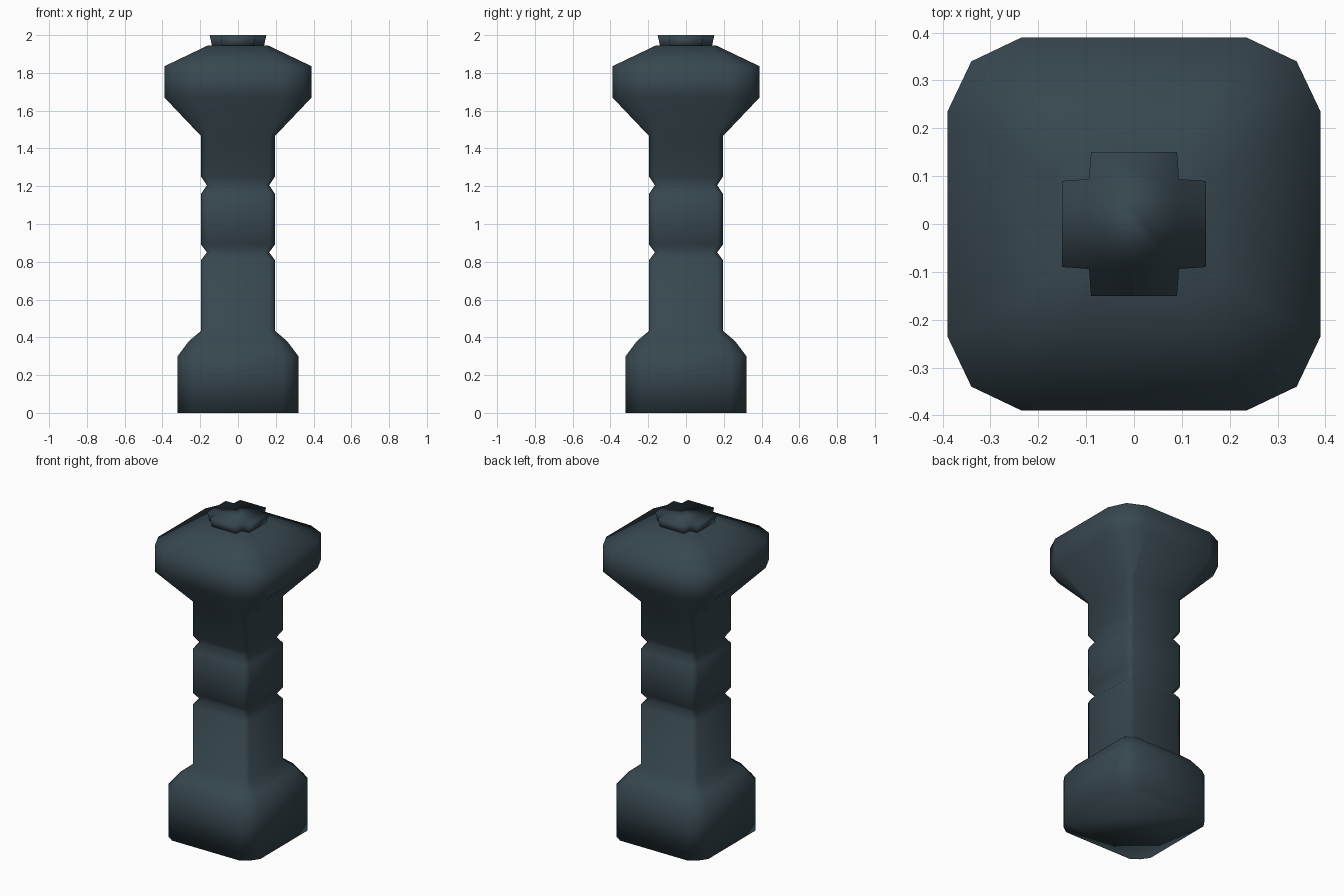
import bpy, bmesh

if "Cube" in bpy.data.objects:
    bpy.data.objects.remove(bpy.data.objects["Cube"])

slate = bpy.data.materials.new("dark slate")
slate.diffuse_color = (0.038, 0.063, 0.078, 1)
slate.use_nodes = True
slate.node_tree.nodes["Principled BSDF"].inputs["Base Color"].default_value = slate.diffuse_color


def section(w, c, d):
    """Square outline of half width w; sides end at c, corner point at d."""
    pts = []
    x, y = 1, 0
    for _ in range(4):
        for a, b in ((w, -c), (w, c), (d, d)):
            pts.append((a * x - b * y, a * y + b * x))
        x, y = -y, x
    return pts


def loft(name, rings):
    """Skin a stack of (z, outline) rings and close both ends."""
    bm = bmesh.new()
    loops = [[bm.verts.new((x, y, z)) for x, y in pts] for z, pts in rings]
    n = len(loops[0])
    for lo, hi in zip(loops, loops[1:]):
        for i in range(n):
            j = (i + 1) % n
            bm.faces.new((lo[i], lo[j], hi[j], hi[i]))
    bm.faces.new(loops[0][::-1])
    bm.faces.new(loops[-1])
    bmesh.ops.recalc_face_normals(bm, faces=bm.faces)
    for f in bm.faces:
        f.smooth = True
    me = bpy.data.meshes.new(name)
    bm.to_mesh(me)
    bm.free()
    me.materials.append(slate)
    ob = bpy.data.objects.new(name, me)
    bpy.context.collection.objects.link(ob)
    return ob


# Base, notched shaft and flared head as one smooth body: z, half width, side end, corner
profile = [
    (0.00, 0.32, 0.235, 0.285), (0.30, 0.32, 0.235, 0.285),
    (0.38, 0.26, 0.20, 0.235), (0.435, 0.195, 0.165, 0.185),
    (0.81, 0.195, 0.165, 0.185), (0.85, 0.165, 0.14, 0.157),
    (0.89, 0.195, 0.165, 0.185), (1.16, 0.195, 0.165, 0.185),
    (1.205, 0.165, 0.14, 0.157), (1.25, 0.195, 0.165, 0.185),
    (1.465, 0.195, 0.165, 0.185), (1.67, 0.39, 0.235, 0.34),
    (1.835, 0.39, 0.235, 0.34), (1.945, 0.16, 0.10, 0.145),
]
loft("body", [(z, section(w, c, d)) for z, w, c, d in profile])

# Cross-shaped cap, wider at the top
loft("cap", [(1.93, section(0.135, 0.083, 0.087)), (2.0, section(0.15, 0.09, 0.094))])
